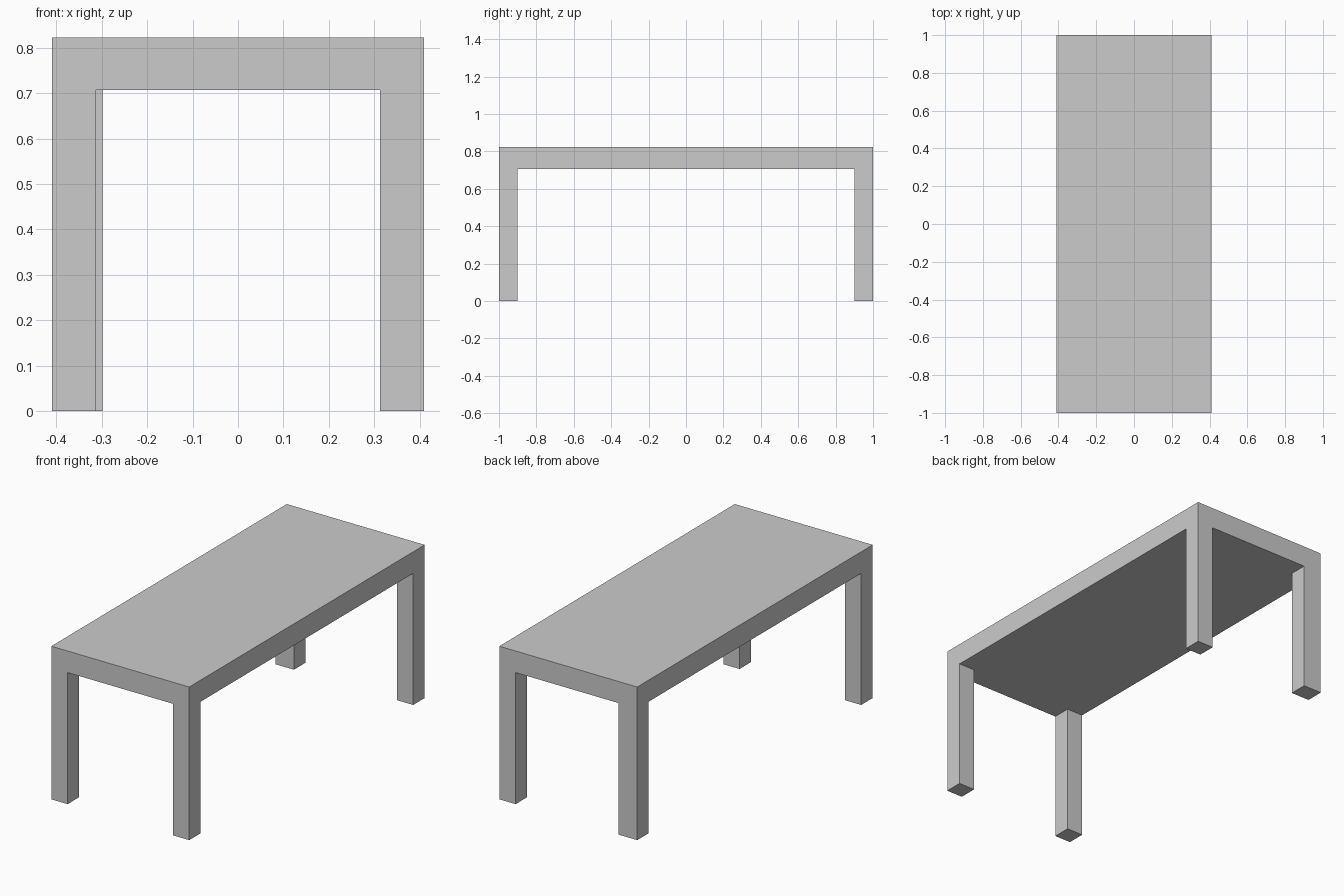
import bpy

default = bpy.data.objects.get("Cube")
if default:
    bpy.data.objects.remove(default, do_unlink=True)

# Overall dimensions
HALF_X, HALF_Y = 0.41, 1.0
TOP_Z, UNDER_Z = 0.823, 0.707
LEG_X, WIDE_LEG_X, LEG_Y = 0.097, 0.111, 0.098

# Single plain grey
GREY = (0.6, 0.6, 0.6, 1.0)
grey = bpy.data.materials.new("light_grey")
grey.use_nodes = True
grey.diffuse_color = GREY
grey.node_tree.nodes["Principled BSDF"].inputs["Base Color"].default_value = GREY


def box(name, low, high):
    """Axis-aligned box between two corners."""
    bpy.ops.mesh.primitive_cube_add(size=1)
    obj = bpy.context.object
    obj.name = name
    for v in obj.data.vertices:
        v.co = [h if c > 0 else l for c, l, h in zip(v.co, low, high)]
    obj.data.materials.append(grey)
    return obj


# Thick slab top
box("table_top", (-HALF_X, -HALF_Y, UNDER_Z), (HALF_X, HALF_Y, TOP_Z))

# Four corner legs flush with the slab; the back right one is slightly wider
for end, sy in (("front", -1), ("back", 1)):
    for side, sx in (("right", -1), ("left", 1)):
        width = WIDE_LEG_X if (end, side) == ("back", "right") else LEG_X
        xs = sorted((sx * HALF_X, sx * (HALF_X - width)))
        ys = sorted((sy * HALF_Y, sy * (HALF_Y - LEG_Y)))
        box(f"{end}_{side}_leg", (xs[0], ys[0], 0), (xs[1], ys[1], UNDER_Z))
